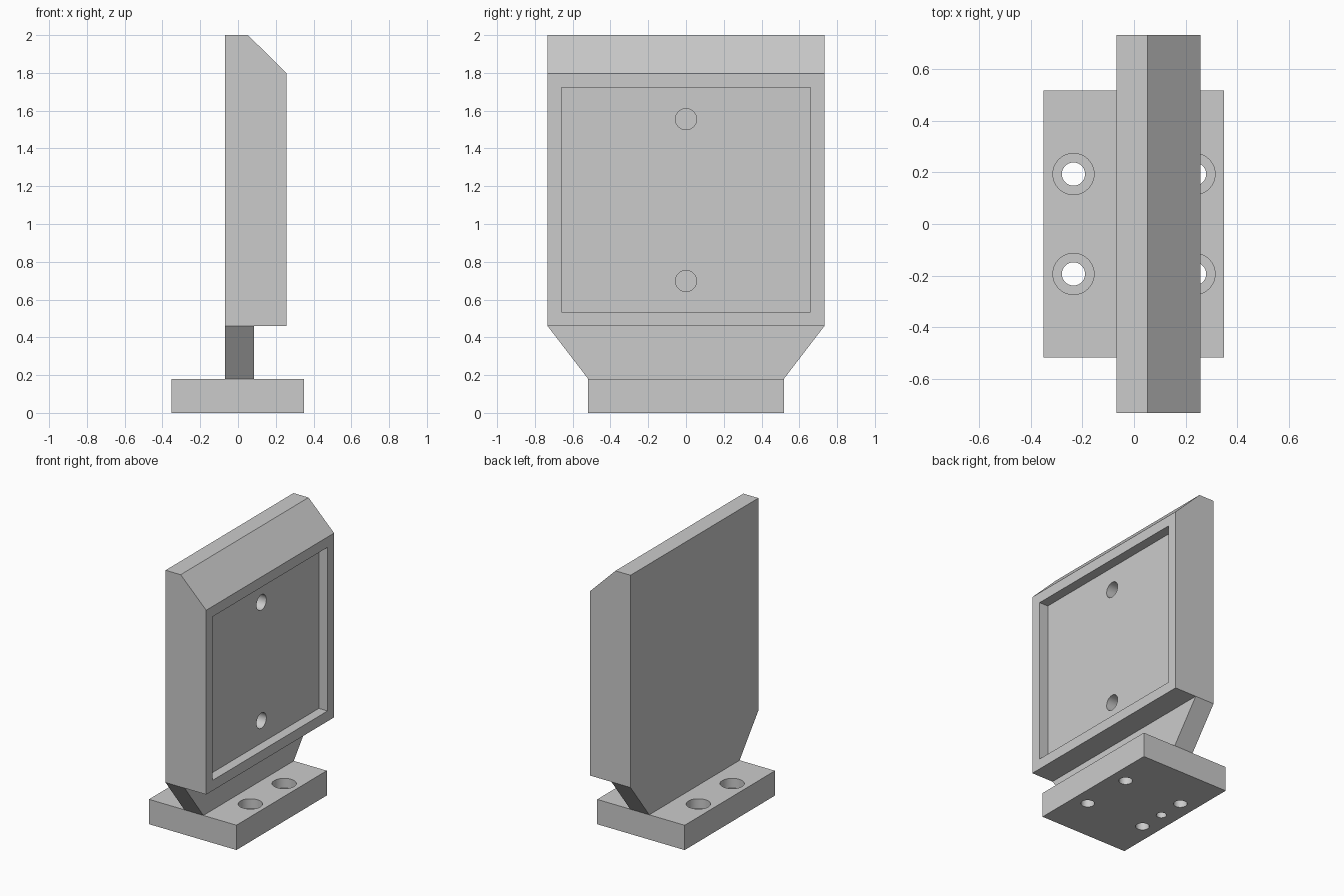
import bpy
import bmesh
import math
from mathutils import Matrix

if "Cube" in bpy.data.objects:
    bpy.data.objects.remove(bpy.data.objects["Cube"])

grey = bpy.data.materials.new("light grey")
grey.diffuse_color = (0.6, 0.6, 0.6, 1)
grey.use_nodes = True
grey.node_tree.nodes["Principled BSDF"].inputs["Base Color"].default_value = grey.diffuse_color


def finish(name, bm):
    bmesh.ops.recalc_face_normals(bm, faces=bm.faces)
    mesh = bpy.data.meshes.new(name)
    bm.to_mesh(mesh)
    bm.free()
    mesh.materials.append(grey)
    obj = bpy.data.objects.new(name, mesh)
    bpy.context.collection.objects.link(obj)
    return obj


def prism(name, points, offset):
    """Extrude a closed planar outline along the offset vector."""
    bm = bmesh.new()
    face = bm.faces.new([bm.verts.new(p) for p in points])
    ext = bmesh.ops.extrude_face_region(bm, geom=[face])
    moved = [g for g in ext["geom"] if isinstance(g, bmesh.types.BMVert)]
    bmesh.ops.translate(bm, verts=moved, vec=offset)
    return finish(name, bm)


def box(name, x0, x1, y, z0, z1):
    """Box symmetric in y."""
    outline = [(x0, -y, z0), (x1, -y, z0), (x1, -y, z1), (x0, -y, z1)]
    return prism(name, outline, (0, 2 * y, 0))


def cylinder(name, radius, depth, centre, along_x=False):
    bm = bmesh.new()
    turn = Matrix.Rotation(math.pi / 2 if along_x else 0, 4, 'Y')
    bmesh.ops.create_cone(bm, cap_ends=True, segments=48, radius1=radius,
                          radius2=radius, depth=depth,
                          matrix=Matrix.Translation(centre) @ turn)
    return finish(name, bm)


def cut(target, cutter):
    """Subtract the cutter, then discard it."""
    cutter.hide_render = True
    mod = target.modifiers.new("cut", 'BOOLEAN')
    mod.operation = 'DIFFERENCE'
    mod.solver = 'EXACT'
    mod.object = cutter
    bpy.context.view_layer.objects.active = target
    bpy.ops.object.modifier_apply(modifier=mod.name)
    bpy.data.objects.remove(cutter)


def smooth(obj):
    bpy.ops.object.select_all(action='DESELECT')
    obj.select_set(True)
    bpy.context.view_layer.objects.active = obj
    bpy.ops.object.shade_smooth_by_angle(angle=math.radians(30))


BASE_TOP, HEAD_BOTTOM, BACK = 0.18, 0.46, -0.068

# Mounting base with four counterbored bolt holes
base = box("mounting_base", -0.352, 0.35, 0.518, 0, BASE_TOP)
for x in (-0.235, 0.235):
    for y in (-0.194, 0.194):
        cut(base, cylinder("bolt_hole", 0.045, 0.6, (x, y, 0.1)))
        cut(base, cylinder("counterbore", 0.08, 0.14, (x, y, BASE_TOP)))
# Blind locating hole underneath
cut(base, cylinder("locating_hole", 0.034, 0.2, (-0.235, 0, 0)))
smooth(base)

# Flared neck
neck = prism("neck", [(BACK, -0.518, BASE_TOP), (BACK, 0.518, BASE_TOP),
                      (BACK, 0.733, HEAD_BOTTOM), (BACK, -0.733, HEAD_BOTTOM)],
             (0.153, 0, 0))

# Upright head with a chamfered top edge
head = prism("head_plate", [(BACK, -0.733, HEAD_BOTTOM), (0.258, -0.733, HEAD_BOTTOM),
                            (0.258, -0.733, 1.797), (0.053, -0.733, 2.0),
                            (BACK, -0.733, 2.0)], (0, 1.466, 0))
# Rectangular recess and two blind pin holes in its floor
cut(head, box("recess", 0.188, 0.5, 0.658, 0.535, 1.722))
for z in (0.698, 1.555):
    cut(head, cylinder("pin_hole", 0.056, 0.3, (0.188, 0, z), along_x=True))
smooth(head)
